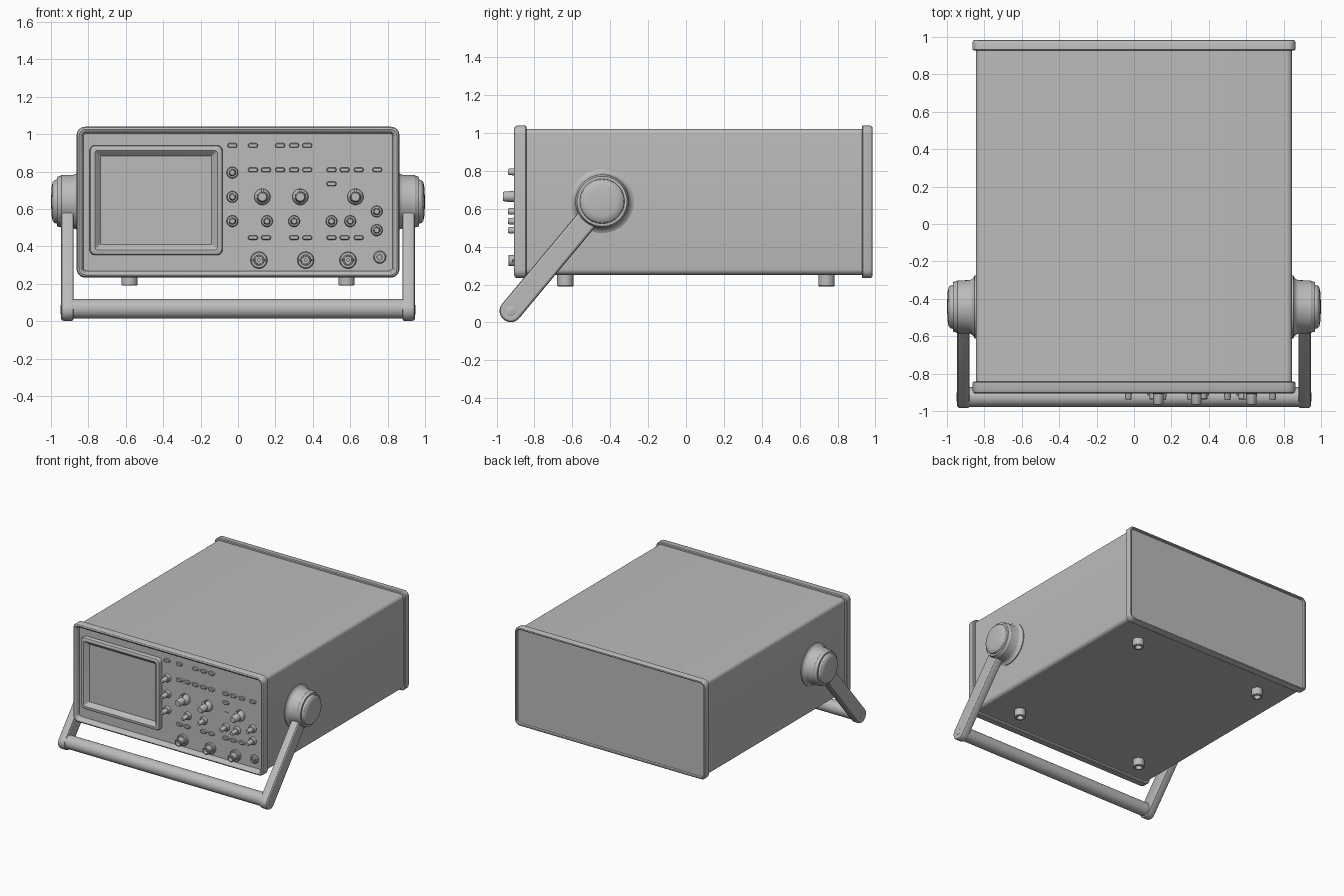
import bpy, bmesh, math
from mathutils import Matrix, Vector

if "Cube" in bpy.data.objects:
    bpy.data.objects.remove(bpy.data.objects["Cube"])

grey = bpy.data.materials.new("light grey")
grey.use_nodes = True
grey.diffuse_color = (0.5, 0.5, 0.5, 1)
bsdf = grey.node_tree.nodes["Principled BSDF"]
bsdf.inputs["Base Color"].default_value = grey.diffuse_color
bsdf.inputs["Roughness"].default_value = 0.6


def frame(u, v, d, origin=(0, 0, 0)):
    """Matrix whose local axes are u, v and the extrusion direction d."""
    m = Matrix((u, v, d)).transposed().to_4x4()
    m.translation = Vector(origin)
    return m


def front(x, z):
    return frame((1, 0, 0), (0, 0, 1), (0, -1, 0), (x, 0, z))


def circle(r, n=32):
    return [(r * math.cos(math.tau * i / n), r * math.sin(math.tau * i / n)) for i in range(n)]


def rrect(w, h, r, n=6):
    pts = []
    for k, (sx, sy) in enumerate(((1, 1), (-1, 1), (-1, -1), (1, -1))):
        for i in range(n + 1):
            a = (k + i / n) * math.pi / 2
            pts.append((sx * (w / 2 - r) + r * math.cos(a), sy * (h / 2 - r) + r * math.sin(a)))
    return pts


def loft(name, rings, matrix, mirror=False):
    """Skin a stack of (outline, depth) rings and cap both ends."""
    bm = bmesh.new()
    loops = [[bm.verts.new((u, v, d)) for u, v in pts] for pts, d in rings]
    for a, b in zip(loops, loops[1:]):
        for i in range(len(a)):
            j = (i + 1) % len(a)
            bm.faces.new((a[i], a[j], b[j], b[i]))
    bm.faces.new(loops[0])
    bm.faces.new(loops[-1])
    bm.transform(matrix)
    bmesh.ops.recalc_face_normals(bm, faces=bm.faces)
    mesh = bpy.data.meshes.new(name)
    bm.to_mesh(mesh)
    bm.free()
    mesh.materials.append(grey)
    obj = bpy.data.objects.new(name, mesh)
    bpy.context.collection.objects.link(obj)
    bpy.ops.object.select_all(action="DESELECT")
    obj.select_set(True)
    bpy.context.view_layer.objects.active = obj
    bpy.ops.object.shade_smooth_by_angle(angle=math.radians(32))
    if mirror:
        obj.modifiers.new("Mirror", "MIRROR")
    return obj


def lathe(name, profile, matrix, mirror=False, n=32):
    return loft(name, [(circle(r, n), d) for r, d in profile], matrix, mirror)


def panel(name, w, h, steps, matrix):
    """Rounded rectangle loft from (inset, corner radius, depth) steps."""
    return loft(name, [(rrect(w - 2 * i, h - 2 * i, r), d) for i, r, d in steps], matrix)


# Case and the two end rims
MID = 0.637
panel("case", 1.69, 0.77, [(0, 0.03, -0.96), (0, 0.03, 0.855)], front(0, MID))
rim = [(0.006, 0.04, 0.842), (0, 0.045, 0.848), (0, 0.045, 0.892), (0.005, 0.042, 0.902),
       (0.014, 0.035, 0.907), (0.024, 0.03, 0.903), (0.03, 0.025, 0.895), (0.036, 0.018, 0.865)]
panel("front_rim_and_panel", 1.726, 0.806, rim, front(0, MID))
back = [(0.006, 0.04, 0.928), (0, 0.045, 0.934), (0, 0.045, 0.973), (0.005, 0.042, 0.982),
        (0.012, 0.035, 0.985), (0.018, 0.03, 0.982), (0.021, 0.026, 0.968)]
panel("rear_rim_and_panel", 1.726, 0.806, back,
      frame((-1, 0, 0), (0, 0, 1), (0, 1, 0), (0, 0, MID)))

# Screen with its raised frame
panel("screen", 0.711, 0.587,
      [(0, 0.03, 0.855), (0, 0.03, 0.888), (0.004, 0.027, 0.896), (0.012, 0.022, 0.9),
       (0.028, 0.014, 0.9), (0.034, 0.01, 0.895), (0.058, 0.003, 0.868)], front(-0.438, 0.647))

# Push buttons, by row
button_rows = {
    0.94: (-0.03, 0.08, 0.225, 0.30, 0.37),
    0.81: (0.08, 0.15, 0.225, 0.30, 0.37, 0.50, 0.57, 0.645, 0.745),
    0.735: (0.50,),
    0.447: (0.08, 0.15, 0.30, 0.37, 0.50, 0.57, 0.645),
}
for z, xs in button_rows.items():
    for x in xs:
        panel("push_button", 0.052, 0.024,
              [(0, 0.011, 0.86), (0, 0.011, 0.88), (0.004, 0.007, 0.884)], front(x, z))
panel("indicator_slot", 0.036, 0.007, [(0, 0.003, 0.86), (0, 0.003, 0.87)], front(0.50, 0.655))

# Small knobs
small = [(0.031, 0.86), (0.031, 0.878), (0.027, 0.886), (0.019, 0.888), (0.017, 0.934), (0.013, 0.94)]
for x, z in ((-0.03, 0.795), (-0.03, 0.665), (-0.03, 0.535), (0.155, 0.535), (0.30, 0.535),
             (0.50, 0.535), (0.60, 0.535), (0.742, 0.587), (0.742, 0.487)):
    lathe("small_knob", small, front(x, z), n=24)

# Large knobs with a pointer on the skirt
large = [(0.043, 0.86), (0.043, 0.885), (0.038, 0.9), (0.029, 0.908), (0.027, 0.958), (0.022, 0.966)]
for x in (0.13, 0.333, 0.628):
    lathe("large_knob", large, front(x, 0.665))
    panel("knob_pointer", 0.01, 0.02, [(0, 0.004, 0.86), (0, 0.004, 0.908)], front(x, 0.703))

# Input sockets with side lugs
socket = [(0.045, 0.86), (0.045, 0.882), (0.04, 0.888), (0.03, 0.888), (0.03, 0.934), (0.027, 0.938),
          (0.021, 0.938), (0.02, 0.89), (0.009, 0.89), (0.009, 0.92)]
for x in (0.112, 0.362, 0.588):
    lathe("input_socket", socket, front(x, 0.327))
    for side in (-1, 1):
        lathe("socket_lug", [(0.007, 0.88), (0.007, 0.918)], front(x + side * 0.032, 0.327), n=10)
lathe("ground_terminal", [(0.034, 0.86), (0.034, 0.875), (0.028, 0.882), (0.018, 0.882),
                          (0.018, 0.9), (0.01, 0.9), (0.01, 0.885)], front(0.758, 0.343), n=24)

# Feet with a hollow underside
for y in (-0.637, 0.742):
    lathe("foot", [(0.043, -0.27), (0.043, -0.195), (0.039, -0.19), (0.026, -0.19), (0.024, -0.225)],
          frame((0, 1, 0), (1, 0, 0), (0, 0, 1), (0.58, y, 0)) @ Matrix.Scale(-1, 4, (0, 0, 1)),
          True, 16)

# Handle pivots
pivot, grip = Vector((0, -0.443, 0.64)), Vector((0, -0.925, 0.061))
side_axes = ((0, 1, 0), (0, 0, 1), (1, 0, 0))
hub = [(0.168, 0.835), (0.168, 0.852), (0.158, 0.857), (0.148, 0.866), (0.143, 0.88), (0.141, 0.945),
       (0.137, 0.95), (0.134, 0.962), (0.132, 0.967), (0.118, 0.968), (0.114, 0.982), (0.104, 0.991),
       (0.08, 0.996), (0.03, 0.999)]
lathe("handle_pivot", hub, frame(*side_axes, pivot), True, 48)

# Handle arms
along = grip - pivot
lean = math.atan2(along.z, along.y)
arm_matrix = frame(*side_axes, (pivot + grip) / 2) @ Matrix.Rotation(lean, 4, "Z")
length, width = along.length + 0.118, 0.118
loft("handle_arm", [(rrect(length - 2 * i, width - 2 * i, width / 2 - i - 0.001, 8), d) for i, d in
                    ((0.008, 0.88), (0.002, 0.883), (0, 0.89), (0, 0.932), (0.004, 0.941), (0.012, 0.946))],
     arm_matrix, True)
lathe("arm_screw", [(0.026, 0.94), (0.026, 0.947), (0.022, 0.949)], frame(*side_axes, grip), True, 20)

# Grip bar between the arms
lathe("handle_grip", [(0.053, -0.885), (0.053, 0.885)], frame(*side_axes, grip + Vector((0, 0, 0.006))))
